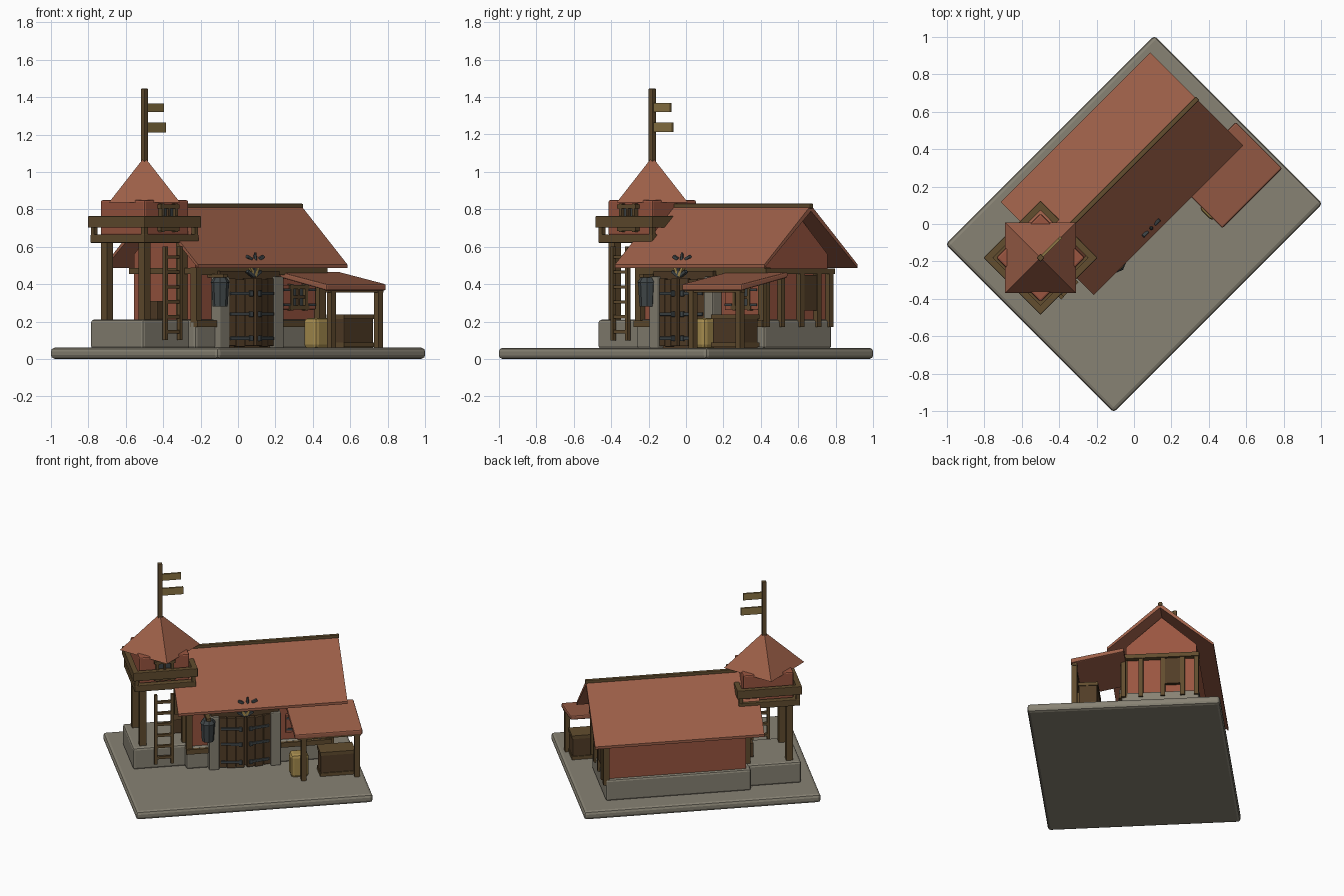
import bpy, bmesh, math
from mathutils import Matrix, Vector

if "Cube" in bpy.data.objects:
    bpy.data.objects.remove(bpy.data.objects["Cube"])

TURN = Matrix.Rotation(math.radians(45), 4, 'Z')   # the building sits diagonally


def colour(name, r, g, b):
    m = bpy.data.materials.new(name)
    m.diffuse_color = [(c / 255) ** 2.2 for c in (r, g, b)] + [1]
    m.use_nodes = True
    m.node_tree.nodes["Principled BSDF"].inputs["Base Color"].default_value = m.diffuse_color
    return m


ROOF = colour("roof_clay", 156, 96, 74)
WALL = colour("wall_red", 152, 86, 66)
STONE = colour("stone", 134, 129, 115)
WOOD = colour("timber", 98, 78, 50)
DARK = colour("dark_planks", 82, 63, 43)
METAL = colour("iron", 66, 72, 74)
STRAW = colour("straw", 166, 140, 80)
FLAG = colour("board_tan", 138, 116, 70)


def finish(bm, name, mat, bevel=0.0, segments=2):
    bmesh.ops.recalc_face_normals(bm, faces=bm.faces)
    bm.transform(TURN)
    me = bpy.data.meshes.new(name)
    bm.to_mesh(me)
    bm.free()
    me.materials.append(mat)
    ob = bpy.data.objects.new(name, me)
    bpy.context.collection.objects.link(ob)
    if bevel:
        mod = ob.modifiers.new("soft_edges", 'BEVEL')
        mod.width, mod.segments = bevel, segments
    return ob


def box(name, mat, u, v, z, bevel=0.0, rot=None):
    """Box from (min, max) ranges; rot turns it about its own centre."""
    c = Vector([(a + b) / 2 for a, b in (u, v, z)])
    s = [b - a for a, b in (u, v, z)]
    m = Matrix.Translation(c) @ (rot or Matrix()) @ Matrix.Diagonal((*s, 1))
    bm = bmesh.new()
    bmesh.ops.create_cube(bm, size=1, matrix=m)
    return finish(bm, name, mat, bevel)


def block(name, mat, c, s, bevel=0.0, rot=None):
    """Box from centre and size."""
    return box(name, mat, *[(p - d / 2, p + d / 2) for p, d in zip(c, s)], bevel, rot)


def prism(name, mat, profile, u0, u1, bevel=0.0):
    """Extrude a (v, z) outline along the building."""
    bm = bmesh.new()
    f = bm.faces.new([bm.verts.new((u0, v, z)) for v, z in profile])
    ext = bmesh.ops.extrude_face_region(bm, geom=[f])["geom"]
    bmesh.ops.translate(bm, vec=(u1 - u0, 0, 0),
                        verts=[g for g in ext if isinstance(g, bmesh.types.BMVert)])
    return finish(bm, name, mat, bevel)


def cone(name, mat, c, r1, r2, h, sides, bevel=0.0):
    bm = bmesh.new()
    bmesh.ops.create_cone(bm, cap_ends=True, segments=sides, radius1=r1, radius2=r2,
                          depth=h, matrix=Matrix.Translation(c))
    return finish(bm, name, mat, bevel)


# ground slab and foundations
box("ground_slab", STONE, (-.79, .79), (-.636, .636), (0, .06), .02)
box("house_foundation", STONE, (-.35, .62), (-.03, .485), (.055, .21), .015)
box("tower_foundation", STONE, (-.695, -.33), (.025, .425), (.055, .21), .015)

# house body and roof
M = .235   # ridge line
prism("house_walls", WALL, [(0, .2), (.465, .2), (.465, .56), (M, .775), (0, .56)], -.32, .605)
prism("house_roof", ROOF, [(M - .352, .487), (M - .352, .505), (M, .822), (M + .352, .505),
                           (M + .352, .487), (M, .79)], -.42, .71)
box("ridge_beam", WOOD, (-.425, .715), (M - .013, M + .013), (.805, .83), .004)

# timber frame: front
for u in (-.33, .60):
    box("corner_post", WOOD, (u - .02, u + .02), (-.035, .01), (.17, .49))
box("front_top_beam", WOOD, (-.35, .63), (-.035, .01), (.45, .49))
for u0, u1 in ((-.35, -.17), (.25, .62)):
    box("front_sill", WOOD, (u0, u1), (-.045, .01), (.17, .205))
# timber frame: gable ends
for v in (-.015, .10, .245, .375, .465):
    box("gable_post", WOOD, (.595, .635), (v - .015, v + .015), (.17, .47))
box("gable_beam", WOOD, (.595, .64), (-.035, .485), (.455, .485))
box("gable_shutter", DARK, (.60, .63), (.25, .37), (.26, .45))
box("tower_side_beam", WOOD, (-.345, -.31), (-.03, .48), (.455, .485))
box("tower_side_crate", DARK, (-.40, -.32), (.21, .30), (.21, .31), .005)

# entrance: stone pillars, lintel and two doors standing ajar
for u in (-.17, .24):
    box("door_pillar", STONE, (u - .034, u + .034), (-.075, .0), (.055, .44), .008)
box("door_lintel", DARK, (-.19, .26), (-.055, .01), (.42, .47))
box("doorway_back", DARK, (-.14, .21), (-.036, .0), (.06, .43))
for side, hinge in ((1, -.143), (-1, .213)):
    rot = Matrix.Rotation(-side * math.radians(11), 4, 'Z')
    place = lambda off, out: Vector((hinge, -.05, 0)) + rot @ Vector((side * off, out, 0))
    for i in range(3):
        p = place(.03 + i * .058, 0)
        block("door_plank", DARK, (p.x, p.y, .25 - .005 * (i % 2)), (.056, .025, .36), .003, rot)
    for z in (.11, .24, .35):
        p = place(.085, -.016)
        block("door_strap", METAL, (p.x, p.y, z), (.13, .012, .018), .003, rot)
        p = place(.15, -.02)
        block("strap_end", METAL, (p.x, p.y, z), (.022, .014, .03), .003, rot)

# fan emblem over the door and small crest above the eave
for a in (-60, -30, 0, 30, 60):
    r = Matrix.Rotation(math.radians(a), 4, 'Y')
    p = Vector((.035, -.085, .44)) + r @ Vector((0, 0, .03))
    block("door_emblem_ray", STRAW if a % 60 else METAL, p, (.016, .02, .055), 0, r)
cone("crest_centre", METAL, (.05, -.08, .545), .013, .006, .05, 6)
for s in (-1, 1):
    r = Matrix.Rotation(math.radians(-s * 25), 4, 'Y')
    block("crest_wing", METAL, (.05 + s * .045, -.08, .54), (.04, .02, .018), .005, r)
    block("crest_tip", METAL, (.05 + s * .025, -.08, .525), (.03, .014, .014), .003)

# hanging lantern
cone("lantern_body", METAL, (-.215, -.08, .345), .04, .048, .13, 8)
cone("lantern_cap", METAL, (-.215, -.08, .422), .052, .035, .025, 8)
box("lantern_bracket", WOOD, (-.23, -.20), (-.12, .0), (.435, .455))


def window(name, u, v, z, w, h):
    """Barred window facing the front."""
    box(name + "_pane", METAL, (u - w / 2, u + w / 2), (v - .006, v + .01), (z - h / 2, z + h / 2))
    for s in (-1, 1):
        block(name + "_jamb", WOOD, (u + s * w / 2, v - .01, z), (.02, .03, h + .03))
        block(name + "_rail", WOOD, (u, v - .01, z + s * h / 2), (w + .04, .034, .02))
    block(name + "_bar", DARK, (u, v - .012, z), (.016, .02, h))
    block(name + "_crossbar", DARK, (u, v - .012, z), (w, .02, .016))


window("house_window", .44, 0, .33, .11, .11)
for s in (-1, 1):
    block("window_shutter", WALL, (.44 + s * .095, -.012, .33), (.06, .02, .13), .003)
    for z in (.29, .37):
        block("shutter_strap", METAL, (.44 + s * .095, -.024, z), (.05, .008, .014))

# awning with posts, crate and bale
prism("awning_roof", ROOF, [(0, .435), (0, .465), (-.35, .40), (-.35, .365)], .318, .77, .008)
for u in (.38, .735):
    box("awning_post", WOOD, (u - .017, u + .017), (-.345, -.311), (.055, .385))
box("awning_beam", WOOD, (.34, .76), (-.34, -.316), (.355, .378))
box("crate", DARK, (.50, .725), (-.30, -.18), (.055, .235), .006)
for z in (.075, .225):
    box("crate_band", WOOD, (.495, .73), (-.306, -.174), (z - .012, z + .012))
box("straw_bale", STRAW, (.305, .425), (-.285, -.185), (.055, .22), .022)

# watch tower
U, V = -.481, .226
for su in (-1, 1):
    for sv in (-1, 1):
        block("tower_leg", WOOD, (U + su * .142, V + sv * .142, .415), (.046, .046, .43))
block("tower_platform", WOOD, (U, V, .643), (.41, .41, .045), .004)
for s in (-1, 1):
    block("railing_side", WOOD, (U + s * .197, V, .733), (.036, .43, .06), .003)
    block("railing_end", WOOD, (U, V + s * .197, .733), (.43, .036, .06), .003)
    for t in (-1, 1):
        block("railing_post", WOOD, (U + s * .19, V + t * .19, .69), (.025, .025, .06))
block("tower_cabin", WALL, (U, V, .755), (.335, .335, .19), .01)
window("cabin_window", U, V - .168, .755, .10, .12)
cone("tower_roof", ROOF, (U, V, .955), .268, .008, .235, 4)

# flag pole with two boards
block("flag_pole", WOOD, (U, V, 1.25), (.03, .03, .39), .004)
box("upper_flag", FLAG, (U + .01, U + .14), (V - .007, V + .007), (1.32, 1.367))
box("lower_flag", FLAG, (U + .01, U + .155), (V - .007, V + .007), (1.212, 1.263))

# ladder
for s in (-1, 1):
    block("ladder_rail", WOOD, (-.495 + s * .055, .0, .35), (.02, .022, .50))
for i in range(6):
    block("ladder_rung", WOOD, (-.495, .0, .145 + i * .08), (.11, .018, .018))
